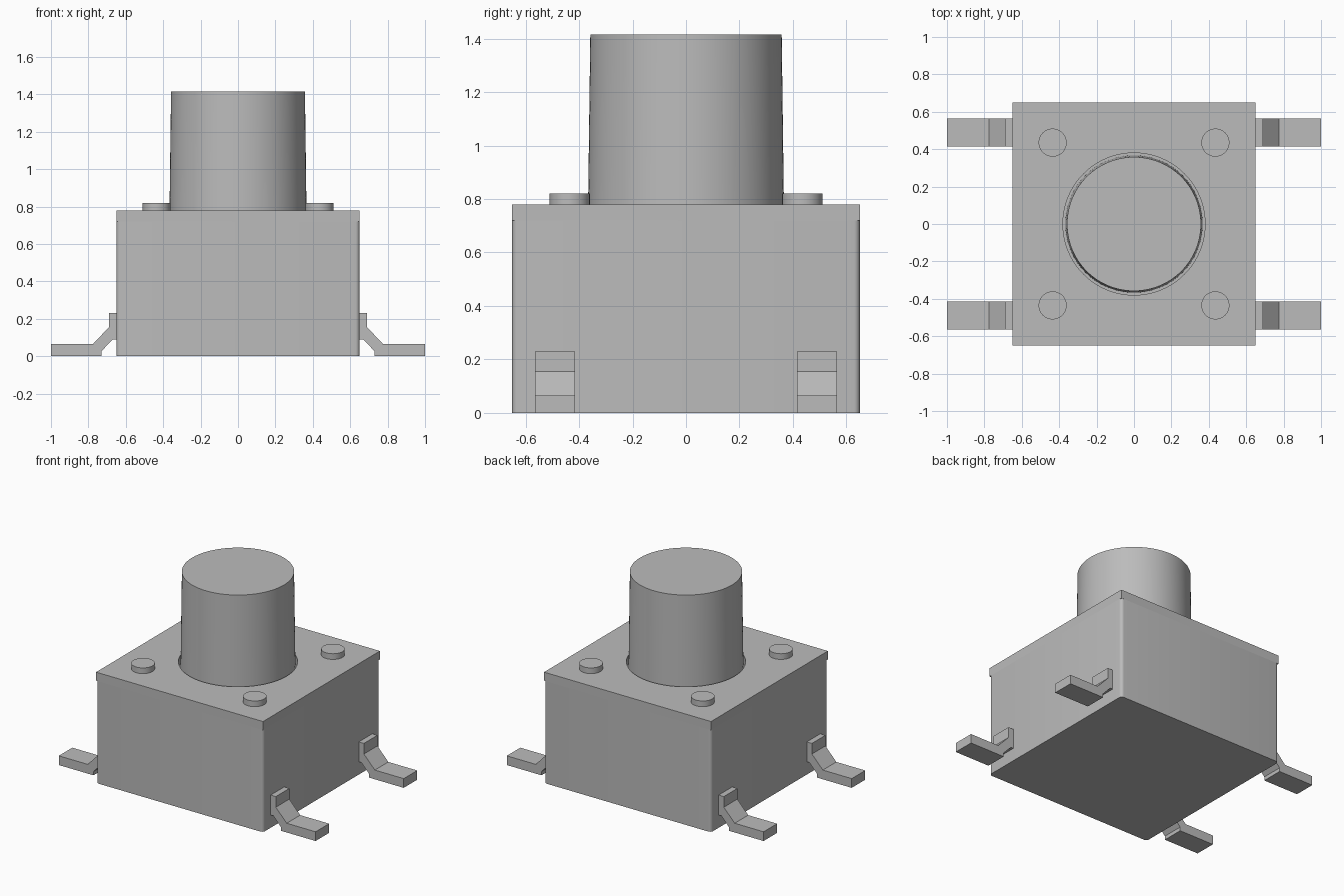
import bpy
import bmesh

old = bpy.data.objects.get("Cube")
if old:
    bpy.data.objects.remove(old, do_unlink=True)

GREY = (0.5, 0.5, 0.5, 1.0)
grey = bpy.data.materials.new("plain grey")
grey.diffuse_color = GREY
grey.use_nodes = True
grey.node_tree.nodes["Principled BSDF"].inputs["Base Color"].default_value = GREY

HALF = 0.65        # half width of the housing
BODY_TOP = 0.72    # underside of the cover plate
COVER_TOP = 0.78


def finish(name, bm):
    bmesh.ops.recalc_face_normals(bm, faces=bm.faces)
    mesh = bpy.data.meshes.new(name)
    bm.to_mesh(mesh)
    bm.free()
    mesh.materials.append(grey)
    obj = bpy.data.objects.new(name, mesh)
    bpy.context.collection.objects.link(obj)
    return obj


def select_only(obj):
    bpy.ops.object.select_all(action='DESELECT')
    obj.select_set(True)
    bpy.context.view_layer.objects.active = obj


def smooth(obj):
    select_only(obj)
    bpy.ops.object.shade_smooth_by_angle(angle=0.6)


def box(name, half, z0, z1, corner=0.0):
    bm = bmesh.new()
    bmesh.ops.create_cube(bm, size=1)
    for v in bm.verts:
        v.co.x *= 2 * half
        v.co.y *= 2 * half
        v.co.z = z1 if v.co.z > 0 else z0
    if corner:
        upright = [e for e in bm.edges
                   if abs(e.verts[0].co.z - e.verts[1].co.z) > 0.1]
        bmesh.ops.bevel(bm, geom=upright, offset=corner, segments=5,
                        profile=0.5, affect='EDGES')
    return finish(name, bm)


def cylinder(name, r0, r1, z0, z1, x=0, y=0, sides=64):
    bm = bmesh.new()
    bmesh.ops.create_cone(bm, cap_ends=True, segments=sides,
                          radius1=r0, radius2=r1, depth=z1 - z0)
    bmesh.ops.translate(bm, verts=bm.verts, vec=(x, y, (z0 + z1) / 2))
    return finish(name, bm)


# Housing with softly rounded upright corners
smooth(box("housing", HALF, 0, BODY_TOP, corner=0.022))

# Square cover plate with a round opening for the plunger
cover = box("cover_plate", HALF, BODY_TOP, COVER_TOP)
cutter = cylinder("opening_cutter", 0.38, 0.38, 0.6, 0.9, sides=96)
cutter.hide_render = True
cut = cover.modifiers.new("opening", 'BOOLEAN')
cut.operation = 'DIFFERENCE'
cut.solver = 'EXACT'
cut.object = cutter
select_only(cover)
bpy.ops.object.modifier_apply(modifier=cut.name)
bpy.data.objects.remove(cutter, do_unlink=True)
smooth(cover)

# Slightly tapered plunger
smooth(cylinder("plunger", 0.367, 0.358, BODY_TOP, 1.415, sides=96))

# Four rivet heads and four bent legs
LEG = [(1, 0), (1, 0.065), (0.775, 0.065), (0.69, 0.155), (0.69, 0.23),
       (HALF, 0.23), (HALF, 0.09), (0.67, 0.09), (0.73, 0.026), (0.73, 0)]


def leg(name, sx, sy):
    bm = bmesh.new()
    face = bm.faces.new([bm.verts.new((sx * x, sy * 0.415, z)) for x, z in LEG])
    ext = bmesh.ops.extrude_face_region(bm, geom=[face])["geom"]
    bmesh.ops.translate(bm, vec=(0, sy * 0.15, 0),
                        verts=[g for g in ext if isinstance(g, bmesh.types.BMVert)])
    return finish(name, bm)


for sx, side in ((1, "left"), (-1, "right")):
    for sy, end in ((-1, "front"), (1, "back")):
        smooth(cylinder(f"rivet_{end}_{side}", 0.075, 0.075, 0.77, 0.82,
                        sx * 0.435, sy * 0.435, sides=48))
        leg(f"leg_{end}_{side}", sx, sy)
